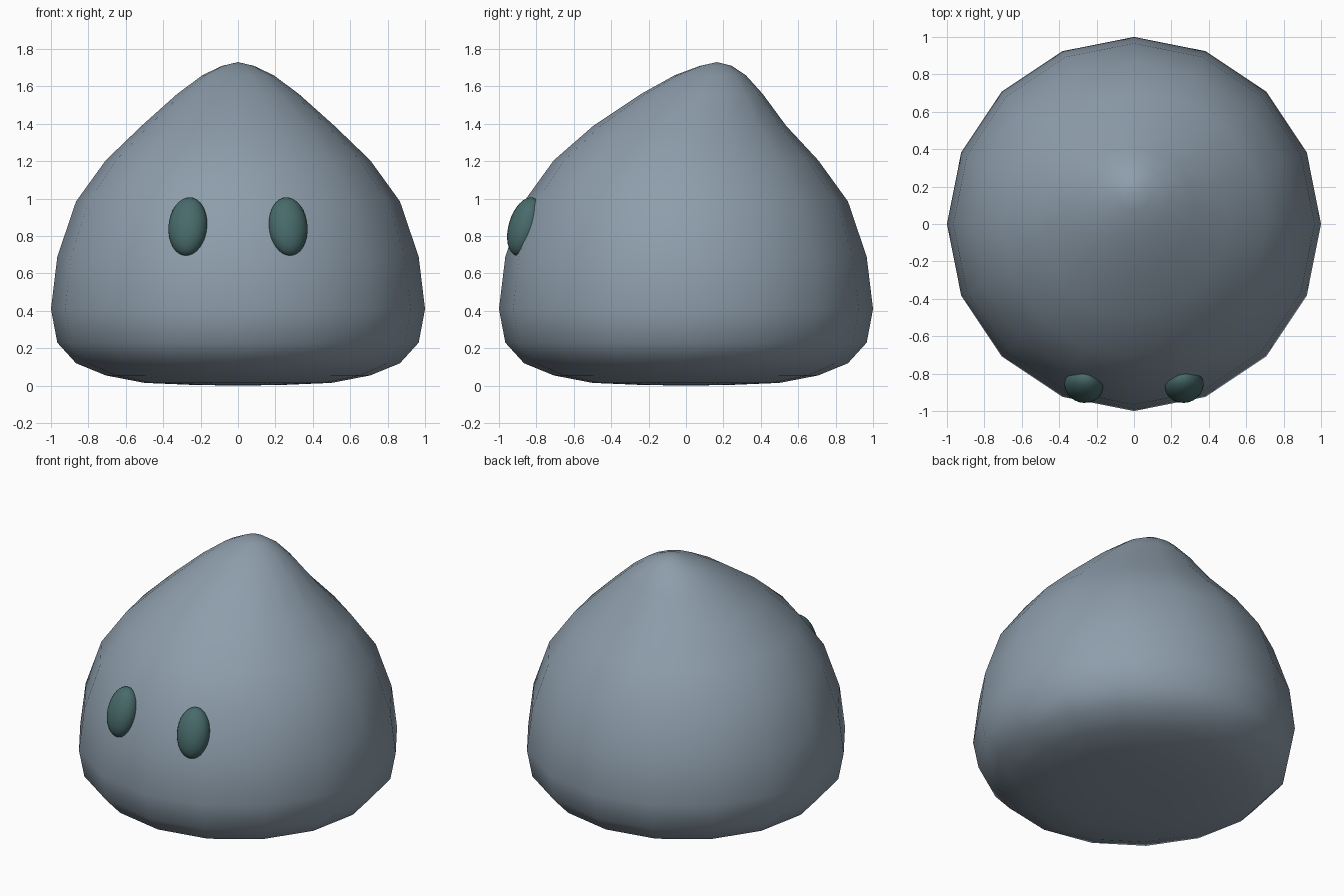
import bpy
import bmesh
from math import cos, sin, pi, radians

cube = bpy.data.objects.get("Cube")
if cube:
    bpy.data.objects.remove(cube)


def make_material(name, rgb):
    mat = bpy.data.materials.new(name)
    mat.use_nodes = True
    colour = (*rgb, 1)
    mat.diffuse_color = colour
    mat.node_tree.nodes["Principled BSDF"].inputs["Base Color"].default_value = colour
    return mat


def add_object(name, bm, mat):
    bmesh.ops.recalc_face_normals(bm, faces=bm.faces)
    for face in bm.faces:
        face.smooth = True
    mesh = bpy.data.meshes.new(name)
    bm.to_mesh(mesh)
    bm.free()
    mesh.materials.append(mat)
    obj = bpy.data.objects.new(name, mesh)
    bpy.context.collection.objects.link(obj)
    return obj


body_grey = make_material("blue grey", (0.27, 0.34, 0.41))
eye_teal = make_material("dark teal", (0.065, 0.145, 0.145))

# Body: sixteen-sided rings, flattened below, leaning back to a soft peak
SIDES = 16
RINGS = [  # height, radius, backward shift
    (0.005, 0.26, 0), (0.015, 0.5, 0), (0.055, 0.707, 0), (0.12, 0.866, 0),
    (0.23, 0.966, 0), (0.41, 1, 0), (0.69, 0.966, 0), (0.985, 0.866, 0),
    (1.205, 0.707, 0), (1.39, 0.515, 0.02), (1.56, 0.325, 0.085),
    (1.66, 0.19, 0.13), (1.71, 0.085, 0.16),
]
bm = bmesh.new()
loops = []
for z, r, shift in RINGS:
    angles = [2 * pi * i / SIDES for i in range(SIDES)]
    loops.append([bm.verts.new((r * cos(a), r * sin(a) + shift, z)) for a in angles])
bottom = bm.verts.new((0, 0, 0))
peak = bm.verts.new((0, 0.165, 1.73))
for i in range(SIDES):
    j = (i + 1) % SIDES
    for low, high in zip(loops, loops[1:]):
        bm.faces.new((low[i], low[j], high[j], high[i]))
    bm.faces.new((bottom, loops[0][j], loops[0][i]))
    bm.faces.new((peak, loops[-1][i], loops[-1][j]))
add_object("body", bm, body_grey)

# Eyes: flattened ovals tilted to follow the face
for name, side in (("left_eye", 1), ("right_eye", -1)):
    bm = bmesh.new()
    bmesh.ops.create_uvsphere(bm, u_segments=24, v_segments=16, radius=1)
    eye = add_object(name, bm, eye_teal)
    eye.scale = (0.105, 0.085, 0.162)
    eye.rotation_euler = (radians(-17), 0, radians(14 * side))
    eye.location = (0.268 * side, -0.862, 0.85)
